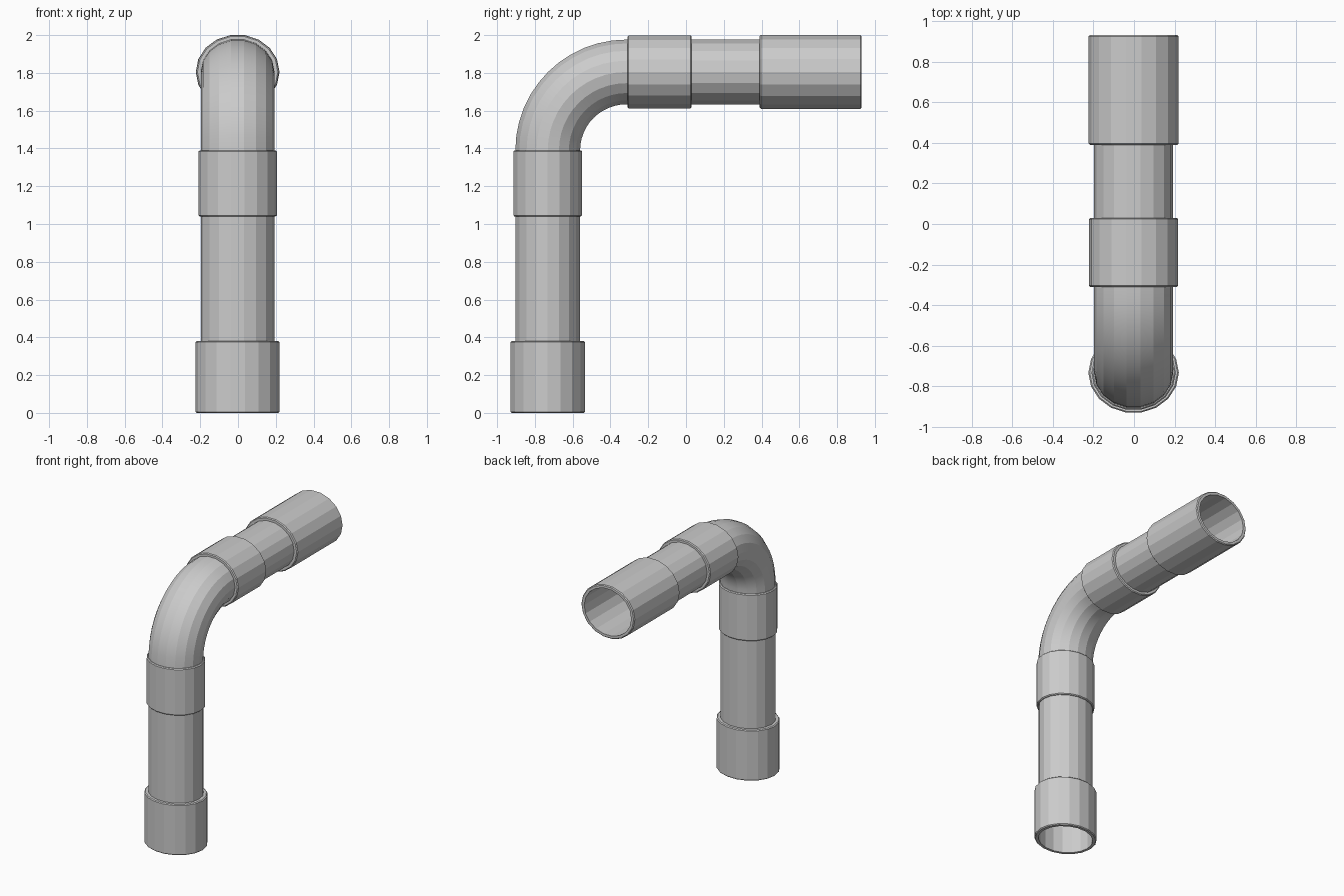
import bpy, bmesh, math
from mathutils import Vector

if "Cube" in bpy.data.objects:
    bpy.data.objects.remove(bpy.data.objects["Cube"])

SIDES = 18
RATIO = 1.12                 # tube is slightly wider in x than deep
CX, AXIS_Y, AXIS_Z = -0.002, -0.732, 1.805
BEND_Y, BEND_Z = -0.315, 1.39
PIPE_R = 0.174


def vertical(z):
    return Vector((CX, AXIS_Y, z)), Vector((0, 1, 0))


def horizontal(y):
    return Vector((CX, y, AXIS_Z)), Vector((0, 0, -1))


def bend(a):
    n = Vector((0, math.cos(a), -math.sin(a)))
    centre = Vector((CX, BEND_Y, BEND_Z))
    return centre + Vector((0, -(BEND_Y - AXIS_Y) * math.cos(a),
                            (AXIS_Z - BEND_Z) * math.sin(a))), n


def sweep(name, stations):
    """Skin elliptical rings given as ((centre, normal), radius)."""
    bm = bmesh.new()
    rings = []
    for (c, n), r in stations:
        ring = []
        for i in range(SIDES):
            t = 2 * math.pi * i / SIDES
            offset = Vector((math.cos(t) * r * RATIO, 0, 0)) + n * (math.sin(t) * r)
            ring.append(bm.verts.new(c + offset))
        rings.append(ring)
    for a, b in zip(rings, rings[1:]):
        for i in range(SIDES):
            j = (i + 1) % SIDES
            bm.faces.new((a[i], a[j], b[j], b[i]))
    mesh = bpy.data.meshes.new(name)
    bm.to_mesh(mesh)
    bm.free()
    ob = bpy.data.objects.new(name, mesh)
    bpy.context.collection.objects.link(ob)
    return ob


def collar(name, place, start, end, r, ch=0.006):
    """Sleeve with small chamfered rims, fitted around the pipe."""
    profile = [(start, PIPE_R), (start, r - ch), (start + ch, r),
               (end - ch, r), (end, r - ch), (end, PIPE_R)]
    sweep(name, [(place(p), q) for p, q in profile])


# Straight pipes
sweep("lower_pipe", [(vertical(0.0), PIPE_R), (vertical(BEND_Z), PIPE_R)])
sweep("upper_pipe", [(horizontal(BEND_Y), PIPE_R), (horizontal(0.93), PIPE_R)])

# Curved elbow
elbow = sweep("elbow", [(bend(math.pi / 2 * i / 12), PIPE_R) for i in range(13)])
bpy.context.view_layer.objects.active = elbow
elbow.select_set(True)
bpy.ops.object.shade_smooth_by_angle(angle=math.radians(12))

# Collars
collar("base_collar", vertical, 0.0, 0.38, 0.199)
collar("lower_coupling", vertical, 1.04, 1.39, 0.185)
collar("upper_coupling", horizontal, -0.31, 0.03, 0.196)
collar("outlet_collar", horizontal, 0.39, 0.93, 0.198)
